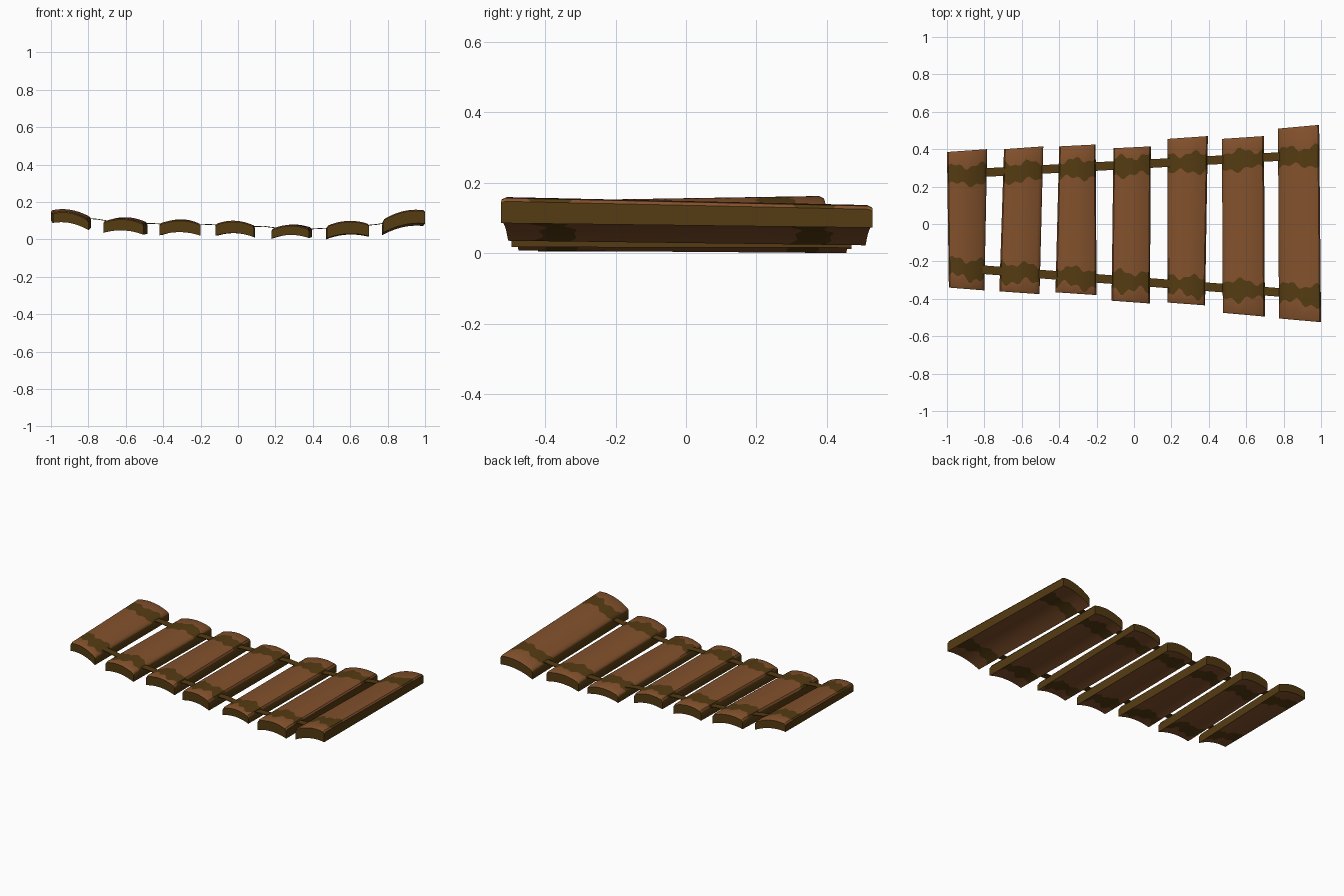
import bpy, bmesh, math

if "Cube" in bpy.data.objects:
    bpy.data.objects.remove(bpy.data.objects["Cube"])


def mat(name, rgb):
    m = bpy.data.materials.new(name)
    m.diffuse_color = (*rgb, 1)
    m.use_nodes = True
    m.node_tree.nodes["Principled BSDF"].inputs["Base Color"].default_value = m.diffuse_color
    return m


BROWN = mat("wood brown", (0.225, 0.082, 0.025))
MOSS = mat("mossy olive", (0.09, 0.044, 0.006))
OCHRE = mat("worn ochre", (0.24, 0.11, 0.015))

N = 16  # columns across a plank


def lerp(a, b, t):
    return a + (b - a) * t


def finish(name, bm, mats, angle=35):
    bmesh.ops.recalc_face_normals(bm, faces=bm.faces)
    me = bpy.data.meshes.new(name)
    bm.to_mesh(me)
    bm.free()
    ob = bpy.data.objects.new(name, me)
    bpy.context.collection.objects.link(ob)
    for m in mats:
        me.materials.append(m)
    bpy.ops.object.select_all(action='DESELECT')
    ob.select_set(True)
    bpy.context.view_layer.objects.active = ob
    bpy.ops.object.shade_smooth_by_angle(angle=math.radians(angle))
    return ob


def rope_y(x, side):
    t = (x + 0.8) / 1.57
    return lerp(0.275, 0.36, t) if side > 0 else lerp(-0.245, -0.365, t)


def plank(k, front, back):
    """front/back: x left, x right, y left, y right, bottom z left, bottom z right, edge thickness"""
    bm = bmesh.new()
    # columns crowd slightly at the rims to form the rounded long edges
    us = [0, 0.035] + [lerp(0.035, 0.965, i / (N - 2)) for i in range(1, N - 2)] + [0.965, 1]
    rows = []
    for r in range(8):
        top, bot = [], []
        for u in us:
            xf, yf, zf = (lerp(front[a], front[a + 1], u) for a in (0, 2, 4))
            xb, yb, zb = (lerp(back[a], back[a + 1], u) for a in (0, 2, 4))
            xm = (xf + xb) / 2
            # ragged moss bands around the two ropes
            w1 = 0.014 * math.sin(u * 9 + k * 2) + 0.008 * math.sin(u * 23 + k)
            w2 = 0.018 * math.sin(u * 7 + k * 3) + 0.014 * math.sin(u * 19 + 2 * k)
            fy, by = rope_y(xm, -1), rope_y(xm, 1)
            y = [yf, yf + 0.012, fy - 0.05 + w2, fy + 0.045 + w1,
                 by - 0.055 + w2 * 0.7, by + 0.04 + w1, yb - 0.012, yb][r]
            t = (y - yf) / (yb - yf)
            x, z = lerp(xf, xb, t), lerp(zf, zb, t)
            arch = 1 - (2 * u - 1) ** 2
            zt = z + lerp(front[6], back[6], t) + 0.022 * arch
            if u in (0, 1):
                zt -= 0.008
            if r in (0, 7):
                zt -= 0.006
            top.append(bm.verts.new((x, y, zt)))
            bot.append(bm.verts.new((x, y, z + 0.018 * arch)))
        rows.append((top, bot))

    def face(vs, m):
        bm.faces.new(vs).material_index = m

    for r in range(7):
        (t0, b0), (t1, b1) = rows[r], rows[r + 1]
        band = 1 if r in (2, 4) else 0
        for i in range(N):
            rim = i in (0, N - 1)
            end = r in (0, 6)
            face((t0[i], t0[i + 1], t1[i + 1], t1[i]), 2 if rim and end else band)
            face((b0[i], b1[i], b1[i + 1], b0[i + 1]), band)
        for i in (0, N):  # mossy long sides
            face((t0[i], t1[i], b1[i], b0[i]), 1)
    for r in (0, 7):  # mossy ends
        t, b = rows[r]
        for i in range(N):
            face((t[i], b[i], b[i + 1], t[i + 1]), 1)
    finish(f"plank_{k + 1}", bm, [BROWN, MOSS, OCHRE])


# planks, left to right: front end, back end
PLANKS = [
    ((-0.99, -0.80, -0.34, -0.355, 0.088, 0.05, 0.055), (-1.0, -0.785, 0.385, 0.40, 0.10, 0.062, 0.055)),
    ((-0.72, -0.505, -0.36, -0.375, 0.035, 0.025, 0.06), (-0.695, -0.485, 0.40, 0.415, 0.042, 0.03, 0.06)),
    ((-0.42, -0.20, -0.365, -0.38, 0.022, 0.02, 0.062), (-0.40, -0.205, 0.415, 0.425, 0.025, 0.022, 0.062)),
    ((-0.12, 0.085, -0.41, -0.425, 0.02, 0.012, 0.062), (-0.11, 0.09, 0.405, 0.415, 0.02, 0.01, 0.062)),
    ((0.18, 0.38, -0.42, -0.435, 0.005, 0.007, 0.05), (0.18, 0.395, 0.455, 0.47, 0.003, 0.012, 0.05)),
    ((0.475, 0.70, -0.475, -0.495, 0.007, 0.017, 0.065), (0.47, 0.695, 0.455, 0.47, 0.0, 0.015, 0.062)),
    ((0.775, 1.0, -0.505, -0.525, 0.035, 0.085, 0.07), (0.77, 0.99, 0.51, 0.53, 0.022, 0.072, 0.06)),
]
for k, (f, b) in enumerate(PLANKS):
    plank(k, f, b)

# flat rope straps threaded through the planks
PATH = [(-0.88, 0.118), (-0.75, 0.108), (-0.61, 0.085), (-0.45, 0.085), (-0.31, 0.075), (-0.15, 0.08),
        (0, 0.068), (0.14, 0.07), (0.29, 0.05), (0.43, 0.058), (0.59, 0.066), (0.74, 0.08), (0.86, 0.10)]
for side, name in ((1, "back_strap"), (-1, "front_strap")):
    bm = bmesh.new()
    rings = []
    for x, z in PATH:
        y = rope_y(x, side)
        rings.append([bm.verts.new((x, y + dy, z + dz)) for dy, dz in
                      ((-0.023, -0.002), (0.023, -0.002), (0.023, 0.002), (-0.023, 0.002))])
    for a, b in zip(rings, rings[1:]):
        for i in range(4):
            j = (i + 1) % 4
            bm.faces.new((a[i], a[j], b[j], b[i]))
    bm.faces.new(rings[0])
    bm.faces.new(rings[-1])
    finish(name, bm, [MOSS])
